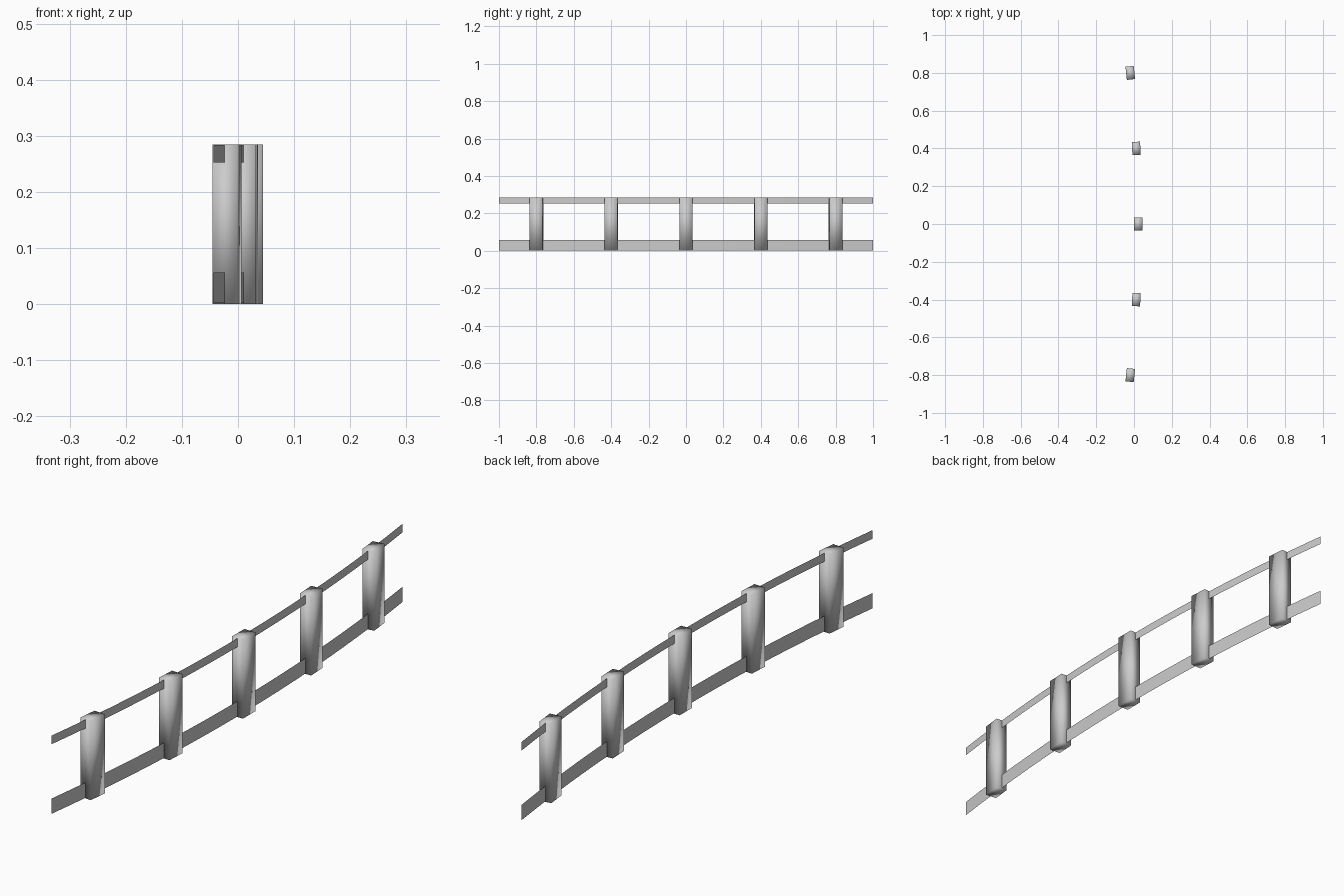
import bpy, bmesh, math
from mathutils import Matrix

if "Cube" in bpy.data.objects:
    bpy.data.objects.remove(bpy.data.objects["Cube"])

SAG, X0 = 0.066, 0.0225      # bow of the fence line, and its x at the middle
POST = (0.044, 0.07, 0.285)


def path_x(y):
    return X0 - SAG * y * y


def make_object(name, bm):
    mesh = bpy.data.meshes.new(name)
    bm.to_mesh(mesh)
    bm.free()
    mesh.shade_smooth()
    obj = bpy.data.objects.new(name, mesh)
    bpy.context.collection.objects.link(obj)
    return obj


# Posts: boxes turned to follow the bowed line
def make_post(name, y):
    bm = bmesh.new()
    bmesh.ops.create_cube(bm, size=1, matrix=Matrix.Diagonal((*POST, 1)))
    obj = make_object(name, bm)
    obj.location = (path_x(y), y, POST[2] / 2)
    obj.rotation_euler.z = math.atan(2 * SAG * y)


# Rails: thin single-sheet strips running through the post centres
def make_rail(name, z0, z1, segments=20):
    bm = bmesh.new()
    columns = []
    for i in range(segments + 1):
        y = -1 + 2 * i / segments
        columns.append([bm.verts.new((path_x(y), y, z)) for z in (z0, z1)])
    for a, b in zip(columns, columns[1:]):
        bm.faces.new((a[0], b[0], b[1], a[1]))
    make_object(name, bm)


for i in range(5):
    make_post(f"post_{i + 1}", -0.8 + 0.4 * i)
make_rail("lower_rail", 0.002, 0.057)
make_rail("upper_rail", 0.253, 0.284)
